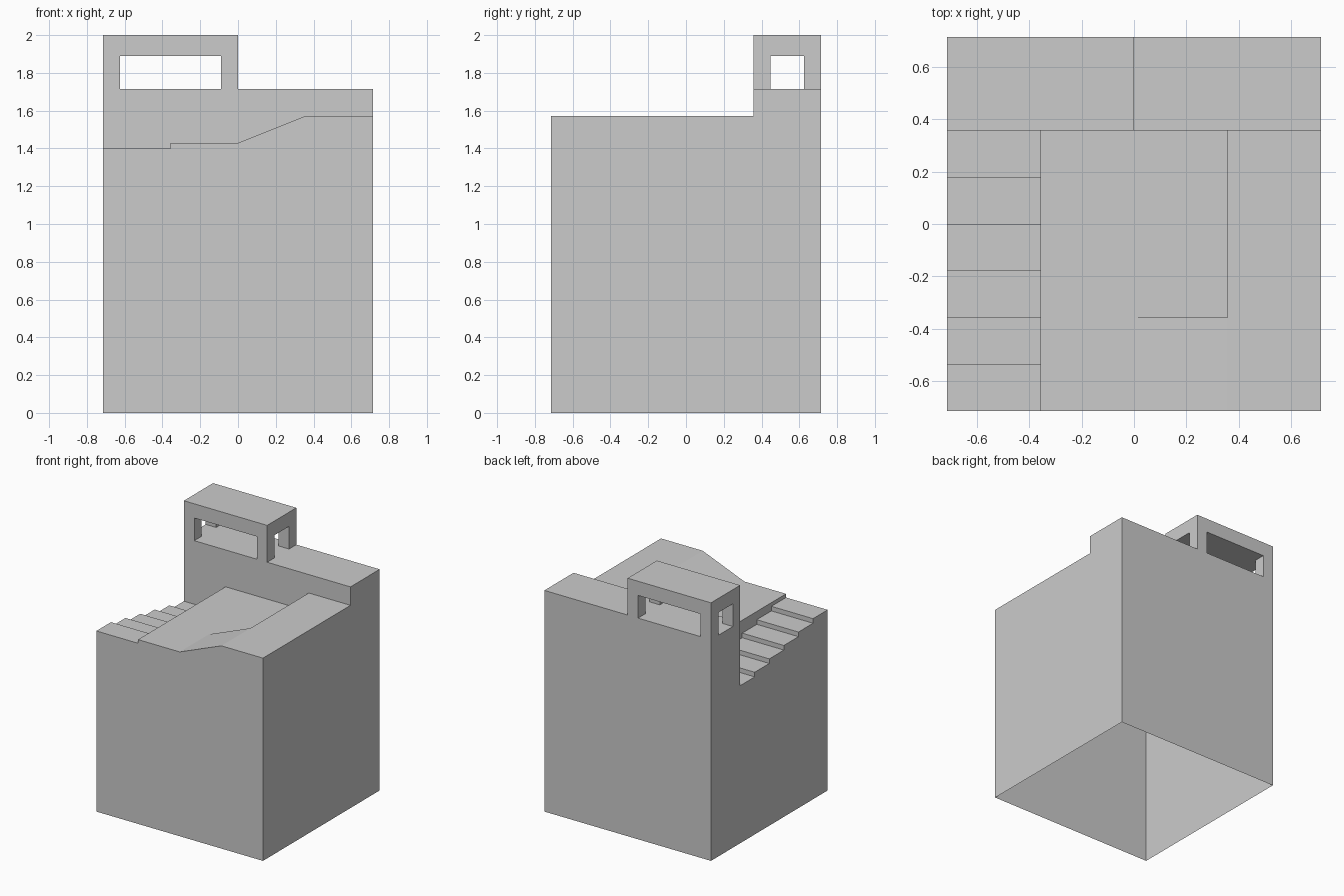
import bpy, bmesh

if "Cube" in bpy.data.objects:
    bpy.data.objects.remove(bpy.data.objects["Cube"])

U = 1 / 14           # design module: the block is 20 x 20 x 28 modules
H = 10 * U           # half width
T = 5 * U            # quarter width


def prism(name, profile, y0, y1):
    """Extrude an (x, z) profile along y."""
    bm = bmesh.new()
    face = bm.faces.new([bm.verts.new((x, y0, z)) for x, z in profile])
    ext = bmesh.ops.extrude_face_region(bm, geom=[face])["geom"]
    bmesh.ops.translate(bm, vec=(0, y1 - y0, 0),
                        verts=[v for v in ext if isinstance(v, bmesh.types.BMVert)])
    bmesh.ops.recalc_face_normals(bm, faces=bm.faces)
    me = bpy.data.meshes.new(name)
    bm.to_mesh(me)
    bm.free()
    ob = bpy.data.objects.new(name, me)
    bpy.context.collection.objects.link(ob)
    return ob


def box(name, x0, x1, y0, y1, z0, z1):
    return prism(name, [(x0, z0), (x1, z0), (x1, z1), (x0, z1)], y0, y1)


block = box("stepped_block", -H, H, -H, H, 0, 2)
low, high, deck = 20 * U, 22 * U, 24 * U
cutters = []

# Terrace: sloped front strip, then sunken court with a straight ledge
cutters.append(prism("front_slope_cut", [(-1, low), (0, low), (T, high), (1, high), (1, 3), (-1, 3)], -1, -T))
cutters.append(prism("court_cut", [(-1, low), (T, low), (T, high), (1, high), (1, 3), (-1, 3)], -T, T))

# Upper deck beside the pavilion
cutters.append(box("deck_cut", 0, 1, T, 1, deck, 3))

# Stairs descending from the front towards the pavilion
for i in range(6):
    y0 = -H + i * T / 2
    z = 1.40 - i * 0.0357
    cutters.append(box("stair_cut", -1, -T, -1 if i == 0 else y0, y0 + T / 2, z, 1.6))

# Pavilion openings in both directions, leaving four corner posts
p = 1.25 * U
cutters.append(box("long_window_cut", -H + p, -p, 0.2, 1, deck, 1.89))
cutters.append(box("side_window_cut", -1, 0.2, T + p, H - p, deck, 1.89))

for c in cutters:
    c.hide_render = True
    m = block.modifiers.new(c.name, "BOOLEAN")
    m.operation, m.solver, m.object = "DIFFERENCE", "EXACT", c

# Bake the cuts and drop the helpers
dg = bpy.context.evaluated_depsgraph_get()
block_mesh = bpy.data.meshes.new_from_object(block.evaluated_get(dg))
block.modifiers.clear()
block.data = block_mesh
for c in cutters:
    bpy.data.objects.remove(c)

# The underside is open
bm = bmesh.new()
bm.from_mesh(block_mesh)
bottom = [f for f in bm.faces if all(v.co.z < 1e-4 for v in f.verts)]
bmesh.ops.delete(bm, geom=bottom, context="FACES")
bm.to_mesh(block_mesh)
bm.free()
